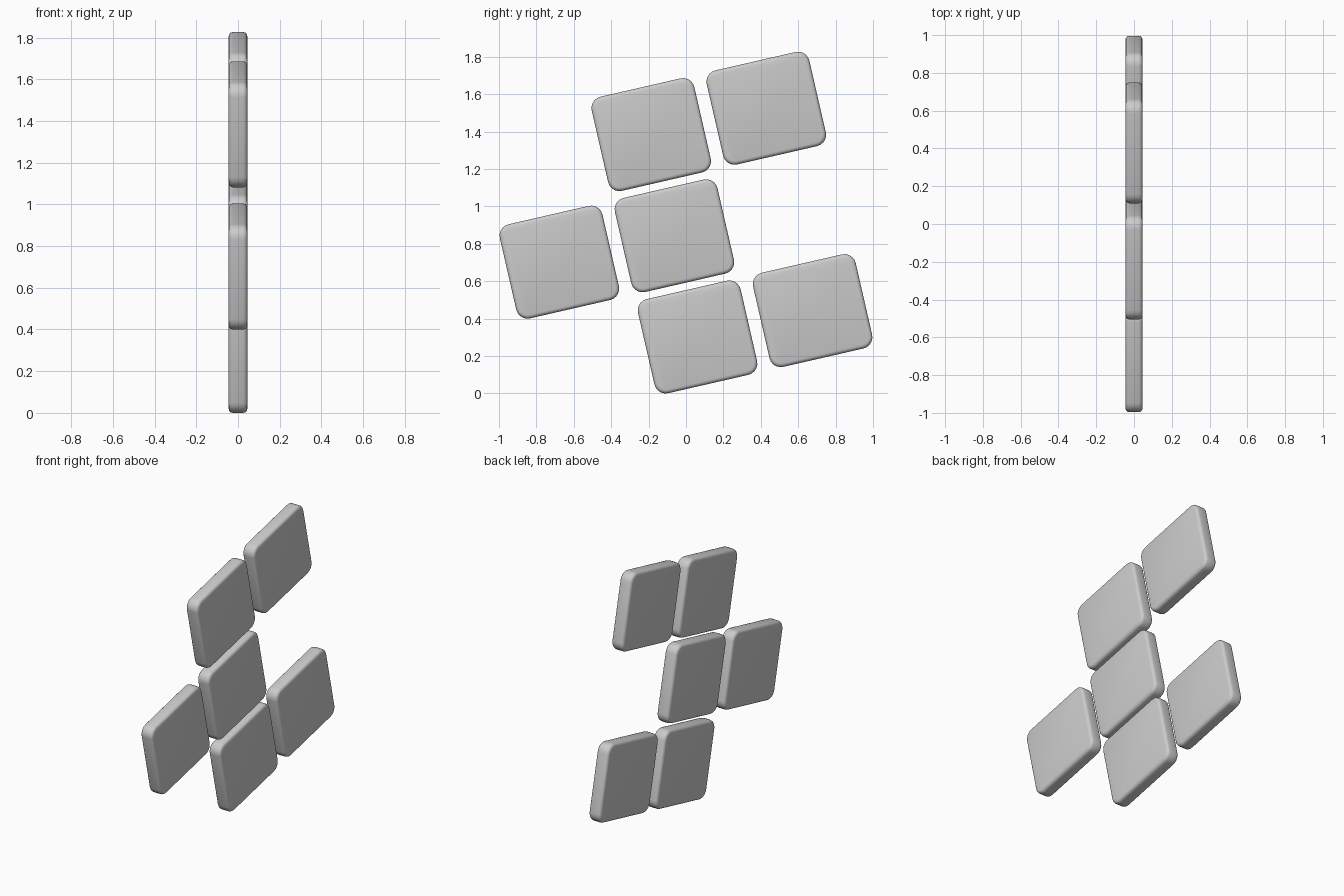
import bpy, bmesh, math
from mathutils import Matrix, Vector

if "Cube" in bpy.data.objects:
    bpy.data.objects.remove(bpy.data.objects["Cube"])

ANGLE = math.radians(12.9)
W, H, T = 0.563, 0.516, 0.09
PITCH_U, PITCH_V = 0.631, 0.555


def make_tile(name, y, z):
    bm = bmesh.new()
    bmesh.ops.create_cube(bm, size=1, matrix=Matrix.Diagonal((T, W, H, 1)))
    # round the four corners of the outline
    corners = [e for e in bm.edges
               if abs(e.verts[0].co.x - e.verts[1].co.x) > T / 2]
    bmesh.ops.bevel(bm, geom=corners, offset=0.062, segments=5,
                    profile=0.5, affect='EDGES')
    # soften the rim of both faces
    rim = [e for e in bm.edges
           if abs(e.verts[0].co.x - e.verts[1].co.x) < 1e-5]
    bmesh.ops.bevel(bm, geom=rim, offset=0.02, segments=3,
                    profile=0.5, affect='EDGES')
    for f in bm.faces:
        f.smooth = True
    me = bpy.data.meshes.new(name)
    bm.to_mesh(me)
    bm.free()
    ob = bpy.data.objects.new(name, me)
    ob.location = (0, y, z)
    ob.rotation_euler = (ANGLE, 0, 0)
    bpy.context.collection.objects.link(ob)


# tiles on a tilted grid: (column, row), counted from the centre tile
rot = Matrix.Rotation(ANGLE, 3, 'X')
origin = Vector((0, -0.062, 0.843))
tiles = {
    "bottom_tile": (0, -1), "bottom_right_tile": (1, -1),
    "middle_tile": (0, 0), "middle_left_tile": (-1, 0),
    "top_tile": (0, 1), "top_right_tile": (1, 1),
}
for name, (c, r) in tiles.items():
    p = origin + rot @ Vector((0, c * PITCH_U, r * PITCH_V))
    make_tile(name, p.y, p.z)
